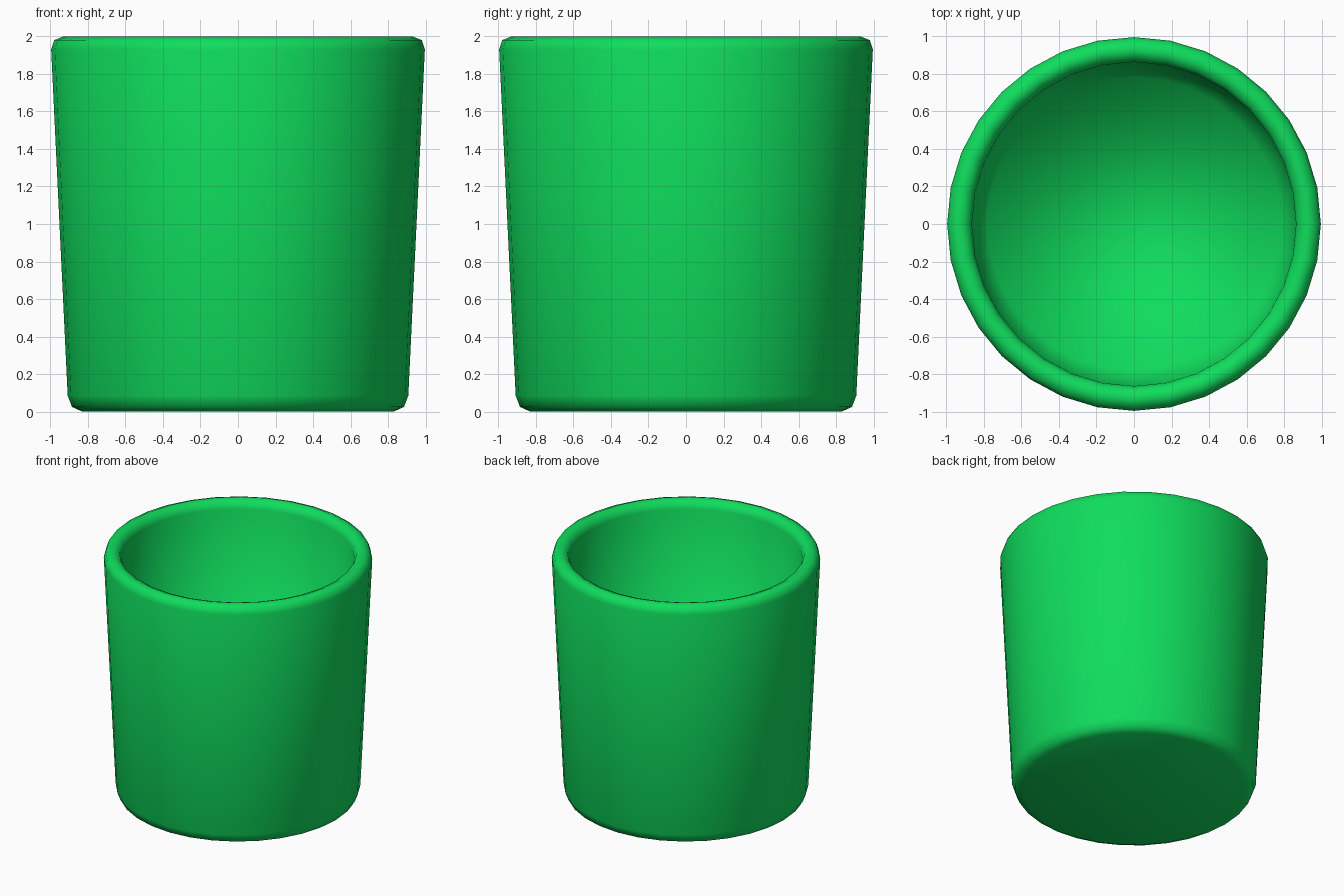
import bpy, bmesh, math

if "Cube" in bpy.data.objects:
    bpy.data.objects.remove(bpy.data.objects["Cube"])

SIDES = 32
# Cup half-section (radius, z): outer base, outer wall, rounded rim, inner wall, floor
PROFILE = [(0.83, 0.0), (0.885, 0.025), (0.908, 0.085),
           (0.996, 1.93), (0.98, 1.98), (0.93, 2.0),
           (0.882, 1.98), (0.864, 1.93), (0.782, 0.13)]

bm = bmesh.new()
rings = [[bm.verts.new((r * math.cos(2 * math.pi * i / SIDES),
                        r * math.sin(2 * math.pi * i / SIDES), z))
          for i in range(SIDES)] for r, z in PROFILE]

# Walls and rim
for a, b in zip(rings, rings[1:]):
    for i in range(SIDES):
        j = (i + 1) % SIDES
        bm.faces.new((a[i], a[j], b[j], b[i]))

# Underside and inner floor
bm.faces.new(rings[0][::-1])
bm.faces.new(rings[-1])
for f in bm.faces:
    f.smooth = True
bmesh.ops.recalc_face_normals(bm, faces=bm.faces)

mesh = bpy.data.meshes.new("cup")
bm.to_mesh(mesh)
bm.free()
cup = bpy.data.objects.new("cup", mesh)
bpy.context.collection.objects.link(cup)

# Green material
mat = bpy.data.materials.new("green")
mat.diffuse_color = (0.005, 0.72, 0.11, 1)
mat.use_nodes = True
mat.node_tree.nodes["Principled BSDF"].inputs["Base Color"].default_value = mat.diffuse_color
mesh.materials.append(mat)
